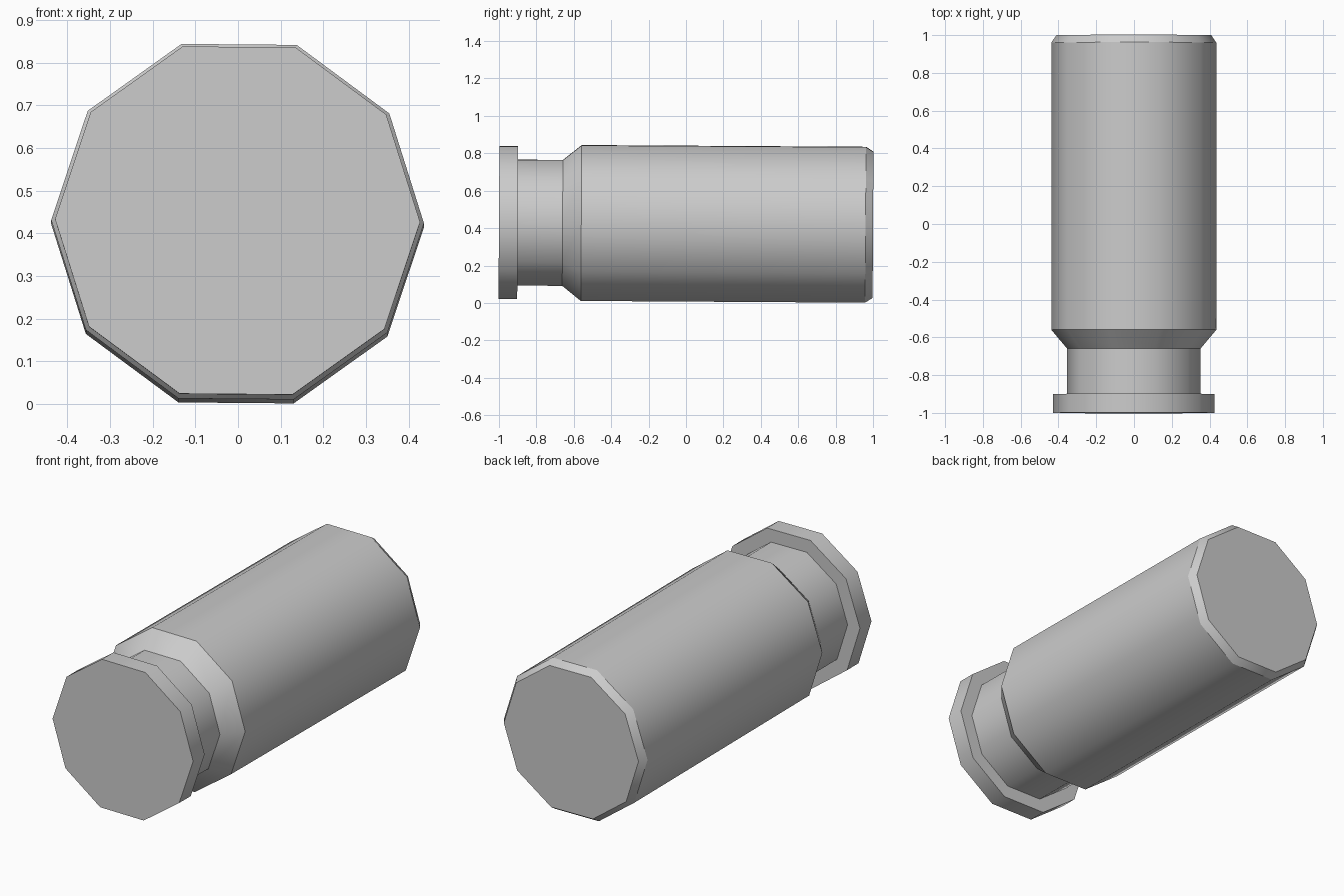
import bpy
import bmesh
import math
from mathutils import Matrix

if "Cube" in bpy.data.objects:
    bpy.data.objects.remove(bpy.data.objects["Cube"], do_unlink=True)

SIDES = 10

# Single plain grey
grey = bpy.data.materials.new("light grey")
grey.use_nodes = True
COLOUR = (0.6, 0.6, 0.6, 1.0)
grey.diffuse_color = COLOUR
grey.node_tree.nodes["Principled BSDF"].inputs["Base Color"].default_value = COLOUR

# (position along y, radius) from front rim to back end
PROFILE = [
    (-1.00, 0.428), (-0.90, 0.428),   # rim
    (-0.90, 0.353), (-0.66, 0.353),   # neck
    (-0.56, 0.437), (0.96, 0.437),    # shoulder and body
    (1.00, 0.410),                    # back chamfer
]


def lathe(name, profile):
    """Ten-sided solid along y: smooth round the axis, crisp between bands."""
    bm = bmesh.new()
    rings = []
    for y, r in profile:
        angles = [2 * math.pi * i / SIDES for i in range(SIDES)]
        rings.append([bm.verts.new((r * math.cos(a), y, r * math.sin(a))) for a in angles])
    for a, b in zip(rings, rings[1:]):
        for i in range(SIDES):
            j = (i + 1) % SIDES
            bm.faces.new((a[i], a[j], b[j], b[i])).smooth = True
    for end in (rings[0], rings[-1]):
        bm.faces.new(end)
    bmesh.ops.recalc_face_normals(bm, faces=bm.faces[:])

    # Keep every edge that runs round a ring sharp
    for ring in rings:
        for i in range(SIDES):
            bm.edges.get((ring[i], ring[(i + 1) % SIDES])).smooth = False

    # Slight roll and nose-up lean, then lift onto the ground
    roll = Matrix.Rotation(math.radians(0.5), 4, 'Y')
    lean = Matrix.Rotation(math.radians(-0.35), 4, 'X')
    lift = Matrix.Translation((-0.001, 0, 0.424))
    bm.transform(lift @ lean @ roll)

    mesh = bpy.data.meshes.new(name)
    bm.to_mesh(mesh)
    bm.free()
    mesh.materials.append(grey)
    obj = bpy.data.objects.new(name, mesh)
    bpy.context.collection.objects.link(obj)
    return obj


lathe("cartridge_case", PROFILE)
